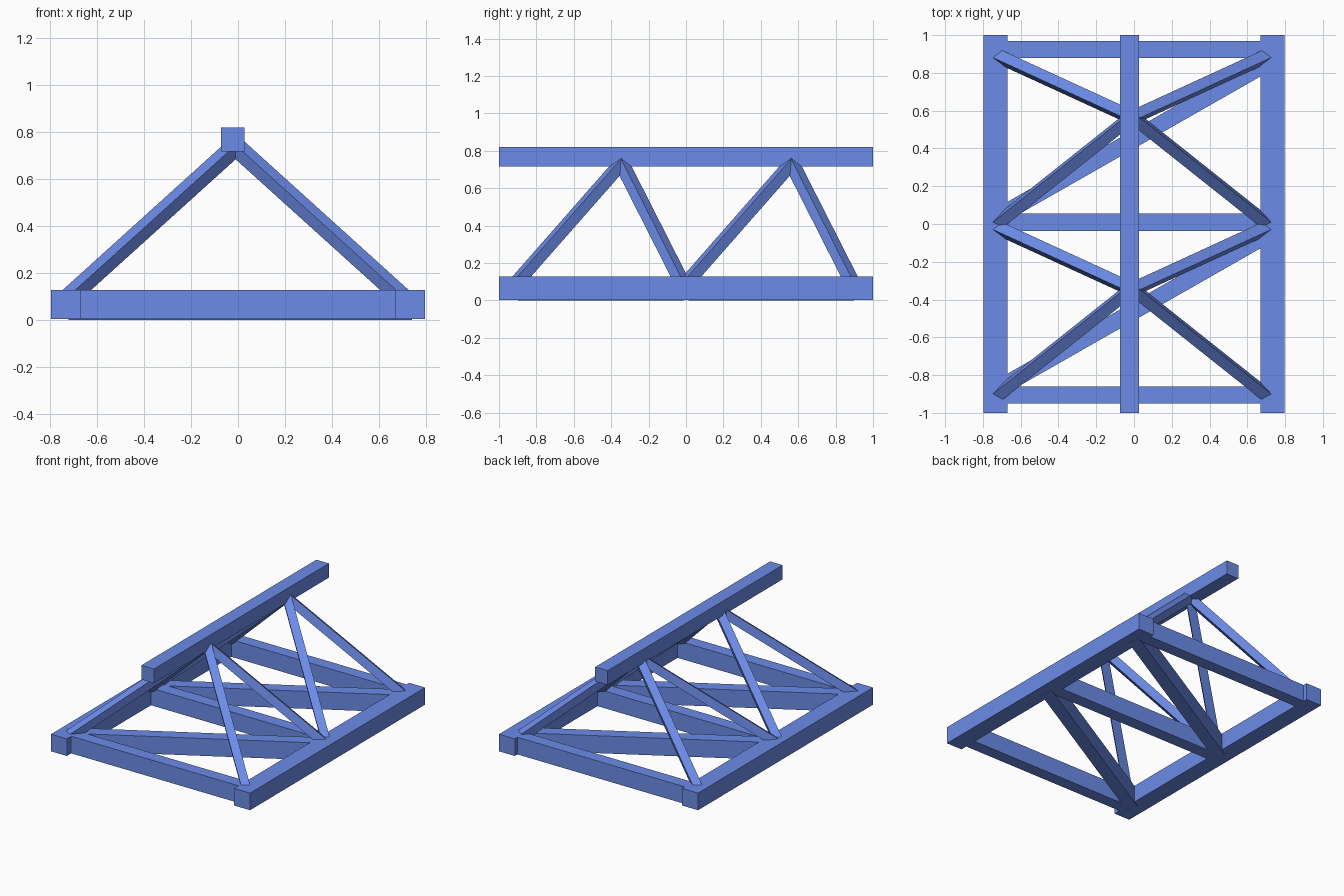
import bpy
from mathutils import Vector, Matrix

if "Cube" in bpy.data.objects:
    bpy.data.objects.remove(bpy.data.objects["Cube"])

mat = bpy.data.materials.new("blue_paint")
mat.diffuse_color = (0.15, 0.26, 0.80, 1)
mat.use_nodes = True
mat.node_tree.nodes["Principled BSDF"].inputs["Base Color"].default_value = mat.diffuse_color


def box(name, matrix, size):
    bpy.ops.mesh.primitive_cube_add(size=1)
    o = bpy.context.object
    o.name = name
    o.data.transform(matrix @ Matrix.Diagonal((*size, 1)))
    o.data.materials.append(mat)
    return o


def block(name, lo, hi):
    lo, hi = Vector(lo), Vector(hi)
    return box(name, Matrix.Translation((lo + hi) / 2), hi - lo)


def beam(name, a, b, side, w, h):
    """Rectangular bar from a to b with one face turned towards side."""
    a, b = Vector(a), Vector(b)
    d = (b - a).normalized()
    s = Vector(side)
    s = (s - d * s.dot(d)).normalized()
    m = Matrix((d, s, d.cross(s))).transposed().to_4x4()
    return box(name, Matrix.Translation((a + b) / 2) @ m, ((b - a).length, w, h))


# Long chords
block("bottom_chord_left", (-0.797, -1, 0.004), (-0.67, 1, 0.128))
block("bottom_chord_right", (0.67, -1, 0.004), (0.797, 1, 0.128))
block("top_chord", (-0.073, -1, 0.717), (0.027, 1, 0.82))

# Cross beams between the bottom chords
for y0, y1 in ((-0.95, -0.86), (-0.038, 0.055), (0.88, 0.97)):
    block("cross_beam", (-0.70, y0, 0.004), (0.70, y1, 0.128))

# Each bay: one floor diagonal and four sloping struts meeting at the top chord
for y in (-0.91, 0.0):
    beam("floor_diagonal", (-0.70, y + 0.05, 0.063), (0.72, y + 0.86, 0.063),
         (-0.5, 0.87, 0), 0.087, 0.126)
    for s in (-1, 1):
        cx = -0.01
        top = (cx + s * 0.005, y + 0.565, 0.735)
        beam("front_strut", (cx + s * 0.735, y - 0.015, 0.075), top,
             (s * 0.715, 0.67, 0.2), 0.058, 0.058)
        beam("rear_strut", (cx + s * 0.735, y + 0.90, 0.075), top,
             (s * 0.59, -0.77, 0.25), 0.058, 0.058)
